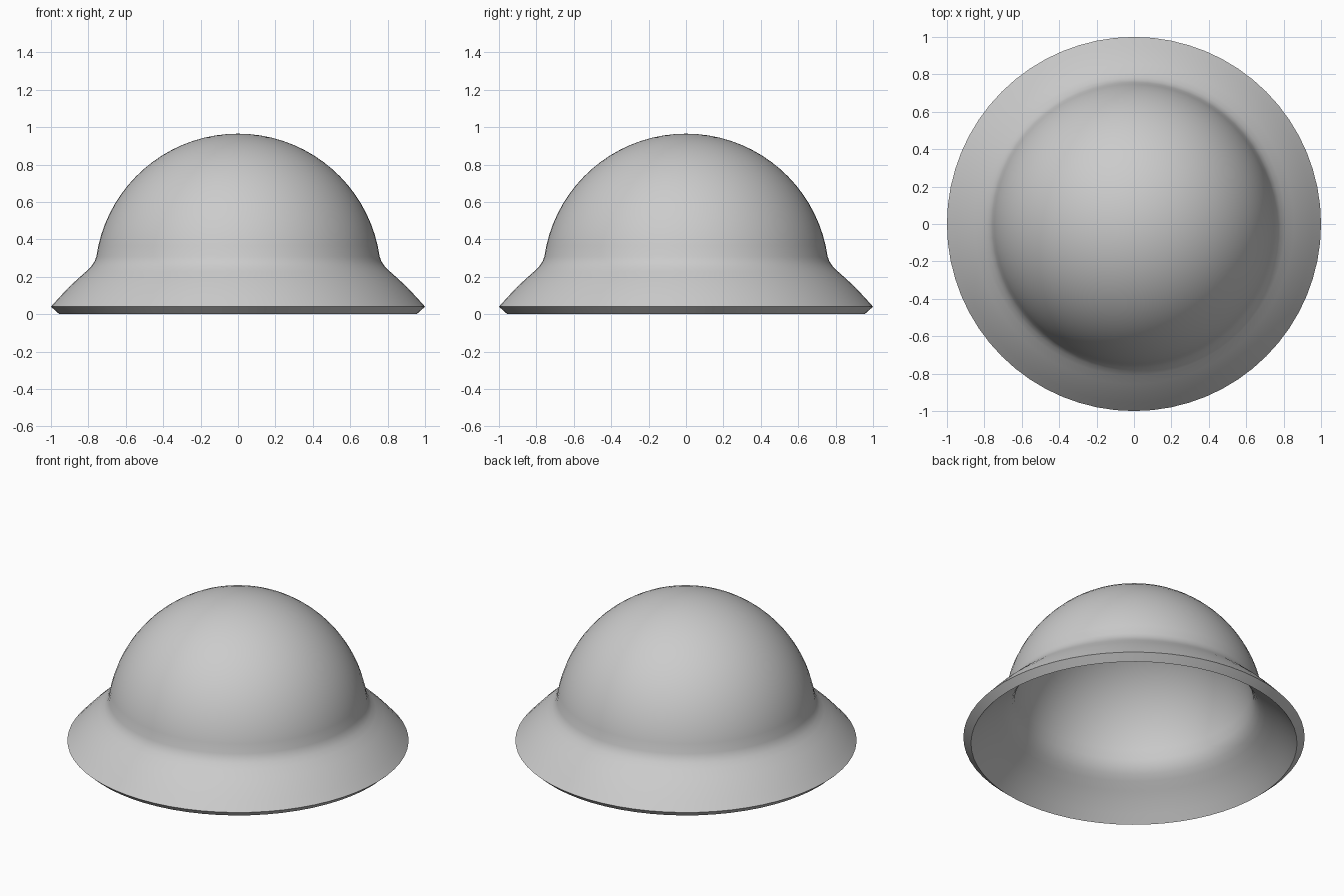
import bpy, bmesh, math
from mathutils import Vector

cube = bpy.data.objects.get("Cube")
if cube:
    bpy.data.objects.remove(cube, do_unlink=True)

SEGMENTS = 64
THICKNESS = 0.06
RADIUS, CENTRE = 0.765, 0.2

grey = bpy.data.materials.new("plain grey")
grey.use_nodes = True
colour = (0.6, 0.6, 0.6, 1)
grey.diffuse_color = colour
grey.node_tree.nodes["Principled BSDF"].inputs["Base Color"].default_value = colour

# Outer profile: round crown, soft crease, then flared brim
outer = []
for i in range(19):
    a = math.radians(82) * i / 18
    outer.append(Vector((RADIUS * math.sin(a), CENTRE + RADIUS * math.cos(a))))
outer += [Vector(p) for p in ((0.768, 0.28), (0.784, 0.256), (0.81, 0.23),
                              (0.855, 0.19), (0.905, 0.143), (0.955, 0.09), (1, 0.04))]

# Inner profile: the outer one moved inward along its normals
inner = []
for i, p in enumerate(outer):
    along = outer[min(i + 1, len(outer) - 1)] - outer[max(i - 1, 0)]
    normal = Vector((-along.y, along.x)).normalized()
    inner.append(p - normal * THICKNESS)
inner[0] = Vector((0, outer[0].y - THICKNESS))
inner[-1].y = 0

# Turn the closed profile around the upright axis
bm = bmesh.new()
verts = [bm.verts.new((p.x, 0, p.y)) for p in outer + inner[::-1]]
edges = [bm.edges.new(pair) for pair in zip(verts, verts[1:])]
bmesh.ops.spin(bm, geom=verts + edges, cent=(0, 0, 0), axis=(0, 0, 1),
               angle=math.tau, steps=SEGMENTS, use_duplicate=False)
bmesh.ops.remove_doubles(bm, verts=bm.verts, dist=0.0005)
bmesh.ops.recalc_face_normals(bm, faces=bm.faces)

mesh = bpy.data.meshes.new("helmet_shell")
bm.to_mesh(mesh)
bm.free()
mesh.materials.append(grey)
shell = bpy.data.objects.new("helmet_shell", mesh)
bpy.context.collection.objects.link(shell)

# Smooth surfaces with a crisp rim
bpy.ops.object.select_all(action="DESELECT")
shell.select_set(True)
bpy.context.view_layer.objects.active = shell
bpy.ops.object.shade_smooth_by_angle(angle=math.radians(40))
